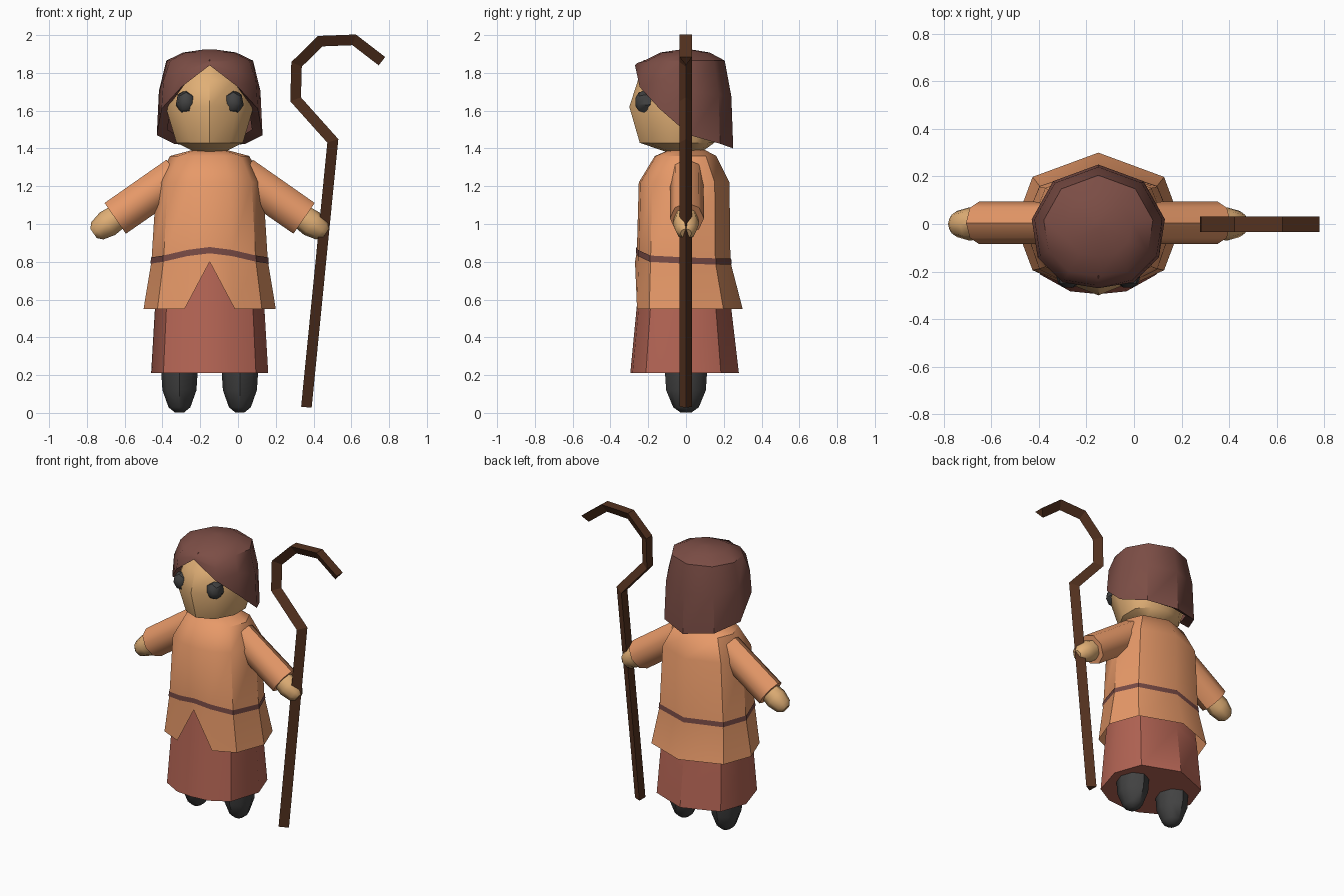
import bpy, bmesh
from math import sin, cos, tau, radians
from mathutils import Vector

if "Cube" in bpy.data.objects:
    bpy.data.objects.remove(bpy.data.objects["Cube"])

CX = -0.15  # the figure stands left of centre, the staff fills the right

def material(name, r, g, b):
    m = bpy.data.materials.new(name)
    m.diffuse_color = (r, g, b, 1)
    m.use_nodes = True
    m.node_tree.nodes["Principled BSDF"].inputs["Base Color"].default_value = m.diffuse_color
    return m

CLOTH = material("orange_cloth", .80, .32, .14)
SKIRT = material("red_cloth", .46, .13, .09)
BELT = material("belt_cloth", .19, .07, .06)
SKIN = material("skin", .75, .43, .18)
HAIR = material("hair_brown", .20, .075, .06)
DARK = material("dark", .055, .055, .055)
WOOD = material("wood", .09, .032, .014)

def loft(name, rings, mat, caps=(True, True), smooth=40):
    """Skin a stack of equal-length point rings."""
    bm = bmesh.new()
    rows = [[bm.verts.new(p) for p in ring] for ring in rings]
    n = len(rows[0])
    for a, b in zip(rows, rows[1:]):
        for i in range(n):
            j = (i + 1) % n
            bm.faces.new((a[i], a[j], b[j], b[i]))
    if caps[0]:
        bm.faces.new(rows[0][::-1])
    if caps[1]:
        bm.faces.new(rows[-1])
    bmesh.ops.recalc_face_normals(bm, faces=bm.faces[:])
    me = bpy.data.meshes.new(name)
    bm.to_mesh(me)
    bm.free()
    ob = bpy.data.objects.new(name, me)
    bpy.context.collection.objects.link(ob)
    me.materials.append(mat)
    if smooth:
        bpy.ops.object.select_all(action='DESELECT')
        ob.select_set(True)
        bpy.context.view_layer.objects.active = ob
        bpy.ops.object.shade_smooth_by_angle(angle=radians(smooth))
    return ob

def mirrored(half):
    """Half outline, front to back, completed across the figure's middle."""
    full = half + [(-x, y, z) for x, y, z in half[-2:0:-1]]
    return [(x + CX, y, z) for x, y, z in full]

# Body outline from front centre to back centre
OUTLINE = [(0, -1), (.38, -.96), (.79, -.72), (1, 0), (.79, .66), (0, 1)]

def body_ring(rx, front, back, z):
    zs = z if isinstance(z, list) else [z] * 6
    return mirrored([(x * rx, y * (front if y < 0 else back), h)
                     for (x, y), h in zip(OUTLINE, zs)])

# Skirt
loft("skirt", [body_ring(.31, .295, .28, .21), body_ring(.29, .262, .24, .55),
               body_ring(.265, .235, .20, .83)], SKIRT)

# Tunic with a notch at the front of the hem
waist = [.86, .845, .815, .805, .80, .80]
loft("tunic", [body_ring(.35, .27, .30, [.80, .55, .55, .55, .55, .55]),
               body_ring(.308, .26, .235, waist),
               body_ring(.282, .25, .23, 1.22),
               body_ring(.21, .165, .16, 1.36),
               body_ring(.09, .09, .10, 1.392)], CLOTH, caps=(False, True))

# Belt
loft("belt", [body_ring(.313, .265, .242, [h - .015 for h in waist]),
              body_ring(.311, .264, .239, [h + .018 for h in waist])],
     BELT, caps=(False, False))

# Head
def head_ring(rx, front, back, z, n=10):
    return [(CX + rx * sin(i * tau / n),
             -cos(i * tau / n) * (front if cos(i * tau / n) > 0 else back), z)
            for i in range(n)]

loft("head", [head_ring(.08, .10, .08, 1.38), head_ring(.185, .245, .15, 1.43),
              head_ring(.245, .30, .21, 1.62), head_ring(.21, .255, .19, 1.76),
              head_ring(.10, .14, .10, 1.86)], SKIN)

# Hair: a dome whose lower edge rises to a point over the forehead
HAIRLINE = [(0, -.27, 1.84), (.15, -.245, 1.725), (.255, -.14, 1.61),
            (.28, .02, 1.47), (.19, .18, 1.425), (0, .25, 1.40)]

def hair_ring(s, height):
    return mirrored([(x * s, y * s, height(z)) for x, y, z in HAIRLINE])

loft("hair", [hair_ring(.80, lambda z: z + .03), hair_ring(1, lambda z: z),
              hair_ring(.96, lambda z: z + (1.86 - z) * .6),
              hair_ring(.82, lambda z: 1.865), hair_ring(.5, lambda z: 1.908),
              hair_ring(.08, lambda z: 1.925)], HAIR, caps=(False, True))

# Limbs and eyes, built per side as stacks of rings along an axis
def tube(name, side, start, axis, stations, mat, n=8, smooth=45):
    axis = Vector(axis).normalized()
    v = Vector((0, 1, 0))
    u = v.cross(axis)
    rings = []
    for t, ru, rv in stations:
        pts = []
        for i in range(n):
            a = i * tau / n
            p = Vector(start) + axis * t + u * ru * cos(a) + v * rv * sin(a)
            pts.append((CX + side * p.x, p.y, p.z))
        rings.append(pts)
    loft(name, rings, mat, smooth=smooth)

ARM = (.82, 0, -.57)
for side, label in ((1, "left"), (-1, "right")):
    tube(label + "_sleeve", side, (.50, .005, 1.03), ARM,
         [(-.40, .10, .088), (0, .099, .09)], CLOTH)
    tube(label + "_hand", side, (.50, 0, 1.03), ARM,
         [(-.03, .065, .06), (.05, .072, .07), (.115, .056, .055),
          (.14, .03, .03)], SKIN)
    tube(label + "_foot", side, (.16, 0, 0), (0, 0, 1),
         [(.003, .025, .03), (.03, .058, .068), (.12, .09, .105),
          (.24, .098, .113)], DARK)
    # Eye bulging from the face
    n = 7
    loft(label + "_eye",
         [[(CX + side * .125 + r * .056 * sin(i * tau / n), y,
            1.645 + r * .065 * cos(i * tau / n)) for i in range(n)]
          for y, r in ((-.15, .6), (-.205, 1), (-.25, .8), (-.268, .35))], DARK)

# Crook staff: triangular section swept along a path
PATH = [(.362, .03), (.502, 1.44), (.305, 1.66), (.31, 1.845),
        (.435, 1.968), (.615, 1.975), (.762, 1.862)]
path = [Vector(p) for p in PATH]
rings = []
for i, p in enumerate(path):
    d0 = (p - path[max(i - 1, 0)]).normalized() if i else (path[1] - p).normalized()
    d1 = (path[i + 1] - p).normalized() if i < len(path) - 1 else d0
    d = (d0 + d1).normalized()
    right = Vector((d.y, -d.x)) / max(d.dot(d0), .5)
    rings.append([(p.x + right.x * k, y, p.y + right.y * k)
                  for k, y in ((.028, 0), (-.028, .032), (-.028, -.034))])
loft("staff", rings, WOOD, smooth=0)
